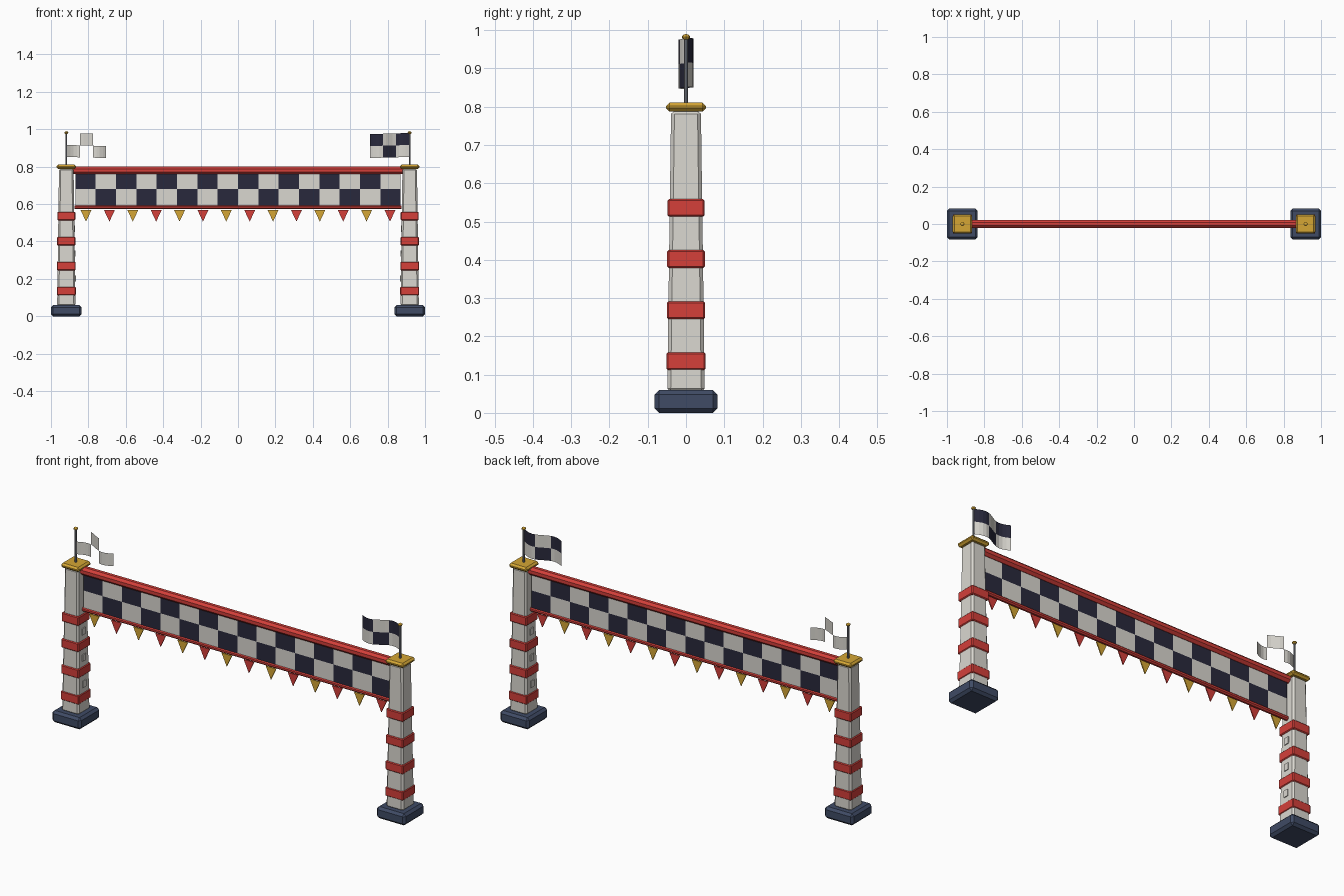
import bpy, bmesh, math
from mathutils import Matrix

cube = bpy.data.objects.get("Cube")
if cube:
    bpy.data.objects.remove(cube, do_unlink=True)


def material(name, r, g, b):
    m = bpy.data.materials.new(name)
    m.use_nodes = True
    m.diffuse_color = (r, g, b, 1)
    m.node_tree.nodes["Principled BSDF"].inputs["Base Color"].default_value = (r, g, b, 1)
    return m


WHITE = material("off_white", 0.70, 0.68, 0.63)
RED = material("red", 0.66, 0.05, 0.042)
GOLD = material("gold", 0.66, 0.38, 0.035)
NAVY = material("navy", 0.05, 0.07, 0.13)
DARK = material("dark_ink", 0.022, 0.022, 0.045)
STEEL = material("steel_grey", 0.2, 0.21, 0.24)

POST_X = 0.918
POST_BOTTOM, POST_TOP = 0.055, 0.79


def finish(name, bm, *mats):
    me = bpy.data.meshes.new(name)
    bm.to_mesh(me)
    bm.free()
    for m in mats:
        me.materials.append(m)
    ob = bpy.data.objects.new(name, me)
    bpy.context.collection.objects.link(ob)
    return ob


def block(name, x, z0, z1, half, mat, bevel, top_half=None):
    """Square block with chamfered edges and an optional taper."""
    bm = bmesh.new()
    bmesh.ops.create_cube(bm, size=2)
    for v in bm.verts:
        h = (top_half or half) if v.co.z > 0 else half
        v.co = (x + v.co.x * h, v.co.y * h, z1 if v.co.z > 0 else z0)
    bmesh.ops.bevel(bm, geom=bm.edges[:], offset=bevel, segments=1, affect='EDGES')
    return finish(name, bm, mat)


def rod(name, radius, length, matrix, mat, sides):
    bm = bmesh.new()
    bmesh.ops.create_cone(bm, cap_ends=True, segments=sides, radius1=radius,
                          radius2=radius, depth=length, matrix=matrix)
    return finish(name, bm, mat)


def checker_sheet(name, cols, rows, split, place, skip_dark=False):
    """Flat chequered sheet; place maps (u, v) in 0..1 to a position."""
    bm = bmesh.new()
    bmesh.ops.create_grid(bm, x_segments=cols * split, y_segments=rows, size=0.5)
    for f in bm.faces:
        c = f.calc_center_median()
        col, row = int((c.x + 0.5) * cols), int((c.y + 0.5) * rows)
        f.material_index = (col + row) % 2
    if skip_dark:
        bmesh.ops.delete(bm, geom=[f for f in bm.faces if f.material_index], context='FACES')
    for v in bm.verts:
        v.co = place(v.co.x + 0.5, v.co.y + 0.5)
    return finish(name, bm, WHITE, DARK)


def flag_place(side):
    def place(u, v):
        return (side * (POST_X - 0.005 - 0.208 * u),
                0.019 * math.sin(2 * math.pi * u),
                0.852 + 0.128 * v - 0.006 * u)
    return place


for side, label in ((1, "left"), (-1, "right")):
    x = side * POST_X
    # Foot, tapered post and red bands
    block(label + "_base", x, 0, 0.06, 0.082, NAVY, 0.012)
    block(label + "_post", x, POST_BOTTOM, POST_TOP, 0.049, WHITE, 0.009, 0.039)
    for i in range(4):
        z = 0.135 + 0.1335 * i
        block(f"{label}_band_{i + 1}", x, z - 0.023, z + 0.023, 0.051 - 0.001 * i, RED, 0.004)

    # Small raised plates on the inner face of the post
    for i in range(3):
        z = 0.202 + 0.1335 * i
        inner = 0.049 - 0.01 * (z - POST_BOTTOM) / (POST_TOP - POST_BOTTOM)
        bm = bmesh.new()
        bmesh.ops.create_cube(bm, size=1, matrix=Matrix.Translation((x - side * inner, 0, z))
                              @ Matrix.Diagonal((0.008, 0.026, 0.034, 1)))
        finish(f"{label}_inner_plate_{i + 1}", bm, WHITE)

    # Gold cap, pole and knob
    block(label + "_cap", x, 0.787, 0.811, 0.052, GOLD, 0.009)
    rod(label + "_flag_pole", 0.005, 0.175, Matrix.Translation((x, 0, 0.893)), STEEL, 8)
    bm = bmesh.new()
    bmesh.ops.create_uvsphere(bm, u_segments=8, v_segments=6, radius=0.011,
                              matrix=Matrix.Translation((x, 0, 0.982))
                              @ Matrix.Diagonal((1, 1, 0.7, 1)))
    finish(label + "_pole_knob", bm, GOLD)

# Waving flags; the right one has open cells
checker_sheet("left_flag", 3, 2, 4, flag_place(1)).data.materials[0] = WHITE
flag = checker_sheet("right_flag", 3, 2, 4, flag_place(-1), skip_dark=True)

# Chequered banner
banner = checker_sheet("banner", 16, 2, 1,
                       lambda u, v: (-0.87 + 1.74 * u, 0, 0.59 + 0.18 * v))
# Top-left cell is dark, so rows start with white at the lower left
thick = banner.modifiers.new("thickness", 'SOLIDIFY')
thick.thickness = 0.012
thick.offset = 0

# Upper beam and lower rail
along_x = Matrix.Rotation(math.pi / 2, 4, 'Y') @ Matrix.Rotation(math.pi / 8, 4, 'Z')
rod("top_beam", 0.022, 1.77, Matrix.Translation((0, 0, 0.78)) @ along_x, RED, 8)
rod("bottom_rail", 0.0115, 1.75, Matrix.Translation((0, 0, 0.583)) @ along_x, RED, 8)

# Row of pennants under the rail
for i in range(14):
    cx = -0.8125 + 0.125 * i
    bm = bmesh.new()
    bm.faces.new([bm.verts.new(p) for p in
                  ((cx - 0.029, 0, 0.568), (cx, 0, 0.506), (cx + 0.029, 0, 0.568))])
    pennant = finish(f"pennant_{i + 1}", bm, RED if i % 2 else GOLD)
    mod = pennant.modifiers.new("thickness", 'SOLIDIFY')
    mod.thickness = 0.005
    mod.offset = 0
